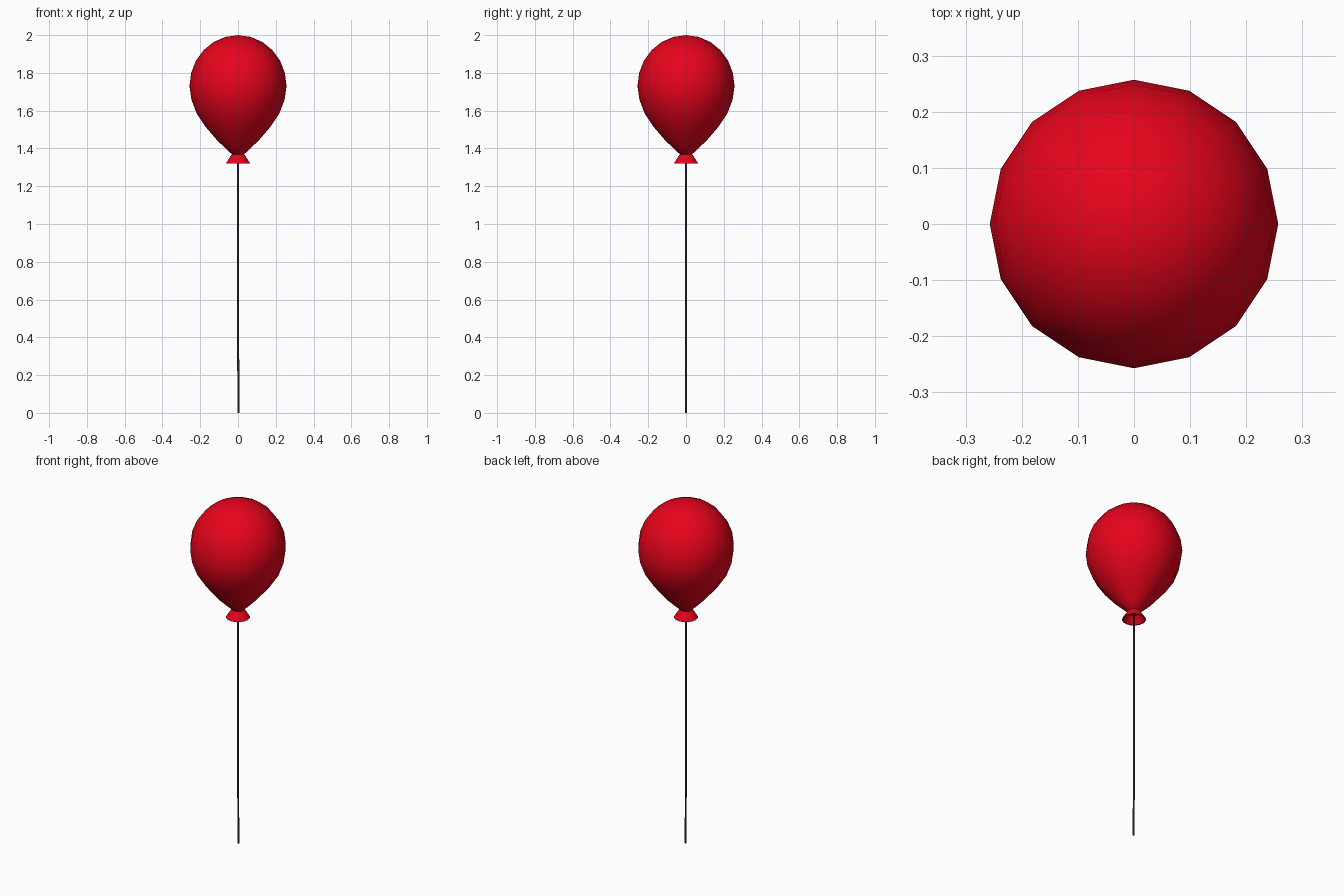
import bpy, bmesh, math

if "Cube" in bpy.data.objects:
    bpy.data.objects.remove(bpy.data.objects["Cube"])

def material(name, color):
    m = bpy.data.materials.new(name)
    m.diffuse_color = (*color, 1)
    m.use_nodes = True
    m.node_tree.nodes["Principled BSDF"].inputs["Base Color"].default_value = m.diffuse_color
    return m

red = material("balloon red", (0.80, 0.001, 0.011))
dark = material("string charcoal", (0.05, 0.05, 0.05))

def lathe(name, profile, mat, sides=16):
    """Spin (radius, z) points around z; radius 0 makes a pole."""
    bm = bmesh.new()
    rings = []
    for r, z in profile:
        n = 1 if r == 0 else sides
        rings.append([bm.verts.new((r * math.cos(2 * math.pi * i / sides),
                                    r * math.sin(2 * math.pi * i / sides), z)) for i in range(n)])
    for a, b in zip(rings, rings[1:]):
        for i in range(sides):
            j = (i + 1) % sides
            quad = [a[i % len(a)], a[j % len(a)], b[j % len(b)], b[i % len(b)]]
            bm.faces.new(list(dict.fromkeys(quad)))
    bmesh.ops.recalc_face_normals(bm, faces=bm.faces)
    return finish(name, bm, mat)

def finish(name, bm, mat):
    me = bpy.data.meshes.new(name)
    bm.to_mesh(me)
    bm.free()
    me.materials.append(mat)
    ob = bpy.data.objects.new(name, me)
    bpy.context.collection.objects.link(ob)
    bpy.ops.object.select_all(action='DESELECT')
    ob.select_set(True)
    bpy.context.view_layer.objects.active = ob
    bpy.ops.object.shade_smooth_by_angle(angle=math.radians(50))
    return ob

# balloon body: round dome above, tapering teardrop below
dome = [(0.257 * math.cos(a), 1.73 + 0.27 * math.sin(a))
        for a in (math.radians(15 * k) for k in range(5, -1, -1))]
taper = [(0.247, 1.66), (0.219, 1.585), (0.172, 1.515), (0.112, 1.445), (0.068, 1.402),
         (0.03, 1.367), (0, 1.36)]
lathe("balloon_body", [(0, 2.0)] + dome + taper, red)

# flared knot, hollow underneath
lathe("balloon_knot", [(0, 1.37), (0.034, 1.368), (0.064, 1.321), (0.058, 1.321),
                       (0.03, 1.36), (0, 1.36)], red)

# thin string with a very slight bend
bm = bmesh.new()
rings = []
for x, z in [(0.0, 1.365), (0.001, 1.0), (0.0, 0.65), (0.001, 0.3), (0.003, 0.0)]:
    rings.append([bm.verts.new((x + 0.0055 * math.cos(math.pi * i / 3),
                                0.0055 * math.sin(math.pi * i / 3), z)) for i in range(6)])
for a, b in zip(rings, rings[1:]):
    for i in range(6):
        bm.faces.new((a[i], a[(i + 1) % 6], b[(i + 1) % 6], b[i]))
bm.faces.new(rings[0])
bm.faces.new(rings[-1])
bmesh.ops.recalc_face_normals(bm, faces=bm.faces)
finish("string", bm, dark)
